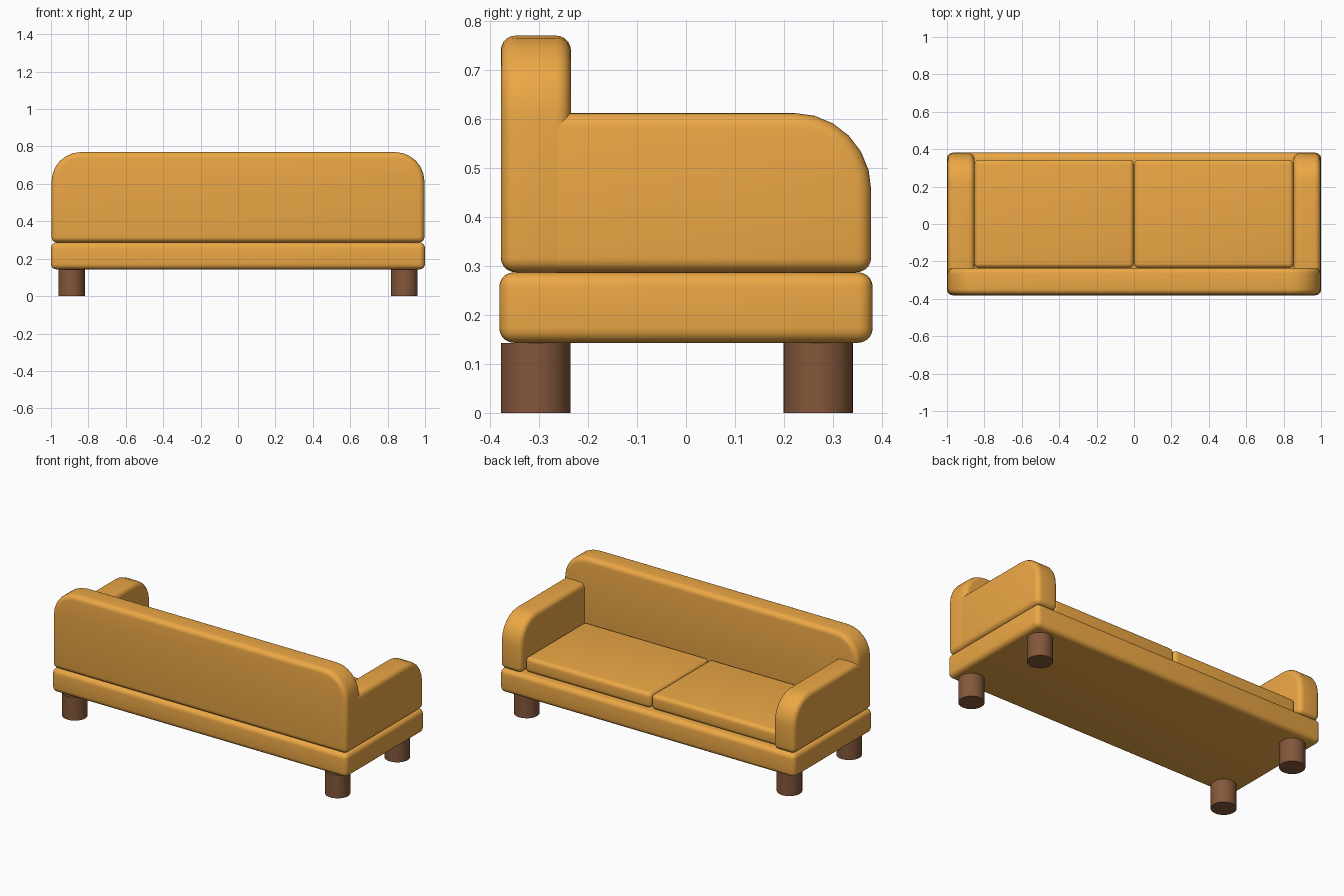
import bpy, bmesh, math
from mathutils import Vector

if "Cube" in bpy.data.objects:
    bpy.data.objects.remove(bpy.data.objects["Cube"])


def material(name, color):
    m = bpy.data.materials.new(name)
    m.diffuse_color = (*color, 1)
    m.use_nodes = True
    m.node_tree.nodes["Principled BSDF"].inputs["Base Color"].default_value = m.diffuse_color
    return m


FABRIC = material("mustard_fabric", (0.84, 0.39, 0.06))
WOOD = material("brown_wood", (0.23, 0.095, 0.043))


def finish(obj, name, mat):
    obj.name = name
    obj.data.materials.append(mat)
    bpy.ops.object.select_all(action='DESELECT')
    obj.select_set(True)
    bpy.context.view_layer.objects.active = obj
    bpy.ops.object.shade_smooth_by_angle(angle=math.radians(35))


def padded(name, points, depth, bevel):
    """Extrude a closed 3D outline along depth and round all its hard edges."""
    bm = bmesh.new()
    face = bm.faces.new([bm.verts.new(p) for p in points])
    ext = bmesh.ops.extrude_face_region(bm, geom=[face])
    verts = [g for g in ext["geom"] if isinstance(g, bmesh.types.BMVert)]
    bmesh.ops.translate(bm, vec=Vector(depth), verts=verts)
    bmesh.ops.recalc_face_normals(bm, faces=bm.faces[:])
    hard = [e for e in bm.edges if e.calc_face_angle(0) > math.radians(30)]
    bmesh.ops.bevel(bm, geom=hard, offset=bevel, segments=5, profile=0.5,
                    affect='EDGES', clamp_overlap=True)
    bmesh.ops.recalc_face_normals(bm, faces=bm.faces[:])
    mesh = bpy.data.meshes.new(name)
    bm.to_mesh(mesh)
    bm.free()
    obj = bpy.data.objects.new(name, mesh)
    bpy.context.collection.objects.link(obj)
    finish(obj, name, FABRIC)


def box(name, x0, x1, y0, y1, z0, z1, bevel):
    padded(name, [(x0, y0, z0), (x1, y0, z0), (x1, y1, z0), (x0, y1, z0)],
           (0, 0, z1 - z0), bevel)


def arc(cx, cz, r, a0, a1, n=6):
    angles = [math.radians(a0 + (a1 - a0) * i / n) for i in range(n + 1)]
    return [(cx + r * math.cos(a), cz + r * math.sin(a)) for a in angles]


# Base
box("base", -1, 1, -0.381, 0.381, 0.143, 0.287, 0.03)

# Backrest with large rounded top corners
R = 0.157
outline = [(-0.997, 0.287), (0.997, 0.287)]
outline += arc(0.997 - R, 0.77 - R, R, 0, 90) + arc(R - 0.997, 0.77 - R, R, 90, 180)
padded("backrest", [(x, -0.378, z) for x, z in outline], (0, 0.143, 0), 0.03)

# Arms with a rounded front top corner, and seat cushions
arm = [(-0.34, 0.287), (0.378, 0.287)] + arc(0.378 - R, 0.612 - R, R, 0, 90) + [(-0.34, 0.612)]
for side, s in (("left", -1), ("right", 1)):
    padded(side + "_arm", [(s * 0.853, y, z) for y, z in arm], (s * 0.1435, 0, 0), 0.03)
    x0, x1 = sorted((s * 0.001, s * 0.853))
    box(side + "_cushion", x0, x1, -0.235, 0.343, 0.287, 0.38, 0.025)

# Legs
for side, x in (("left", -0.89), ("right", 0.89)):
    for end, y in (("back", -0.307), ("front", 0.27)):
        bpy.ops.mesh.primitive_cylinder_add(vertices=32, radius=0.071, depth=0.143,
                                            location=(x, y, 0.0715))
        finish(bpy.context.object, f"{end}_{side}_leg", WOOD)
